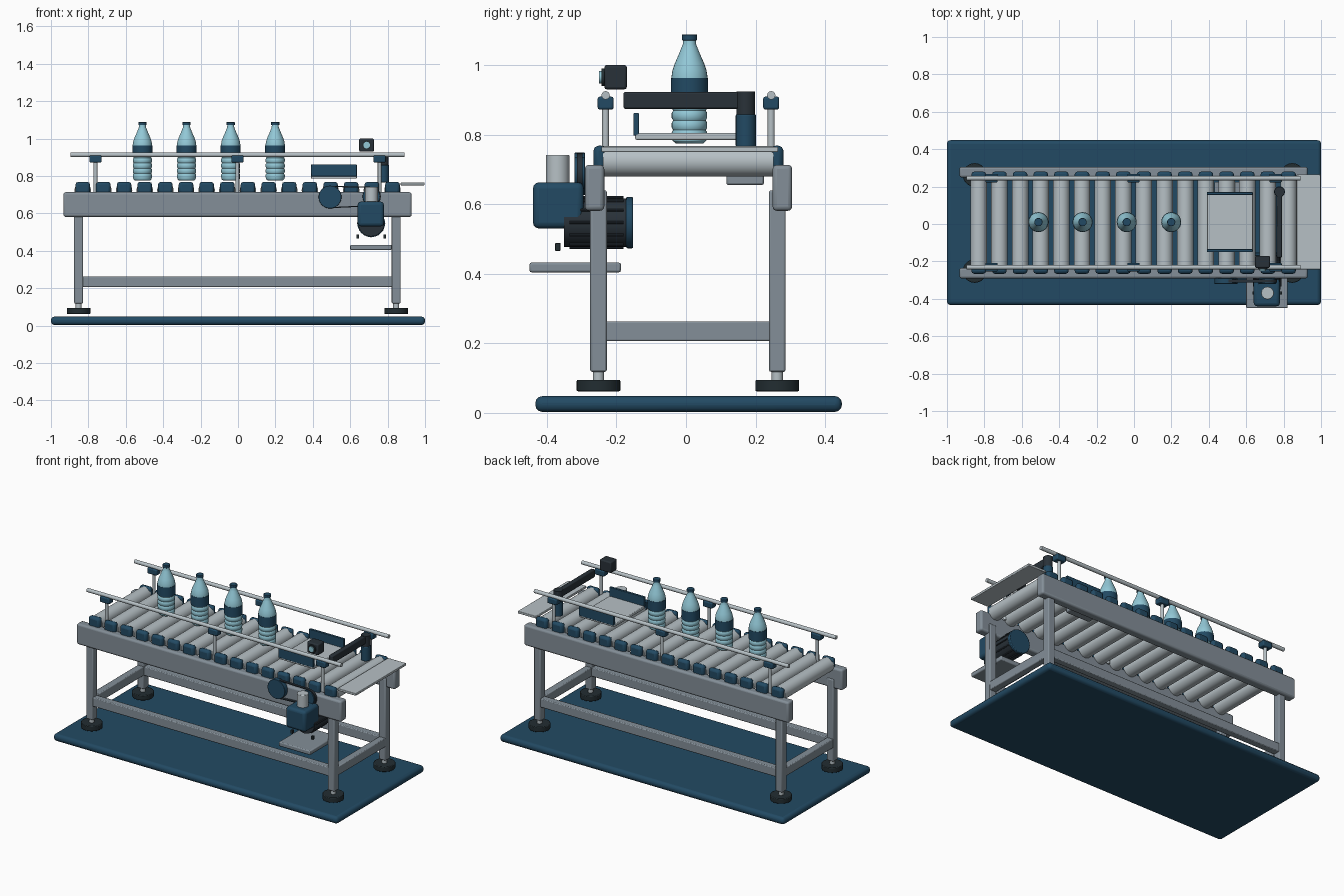
import bpy, bmesh, math
from mathutils import Matrix, Vector

if "Cube" in bpy.data.objects:
    bpy.data.objects.remove(bpy.data.objects["Cube"])

CY = 0.007  # centre line of the conveyor in y


def material(name, rgb):
    m = bpy.data.materials.new(name)
    m.diffuse_color = (*rgb, 1)
    m.use_nodes = True
    m.node_tree.nodes["Principled BSDF"].inputs["Base Color"].default_value = m.diffuse_color
    return m


BLUE = material("deep blue", (0.016, 0.068, 0.125))
GREY = material("frame grey", (0.23, 0.275, 0.315))
STEEL = material("light steel", (0.47, 0.53, 0.56))
BLACK = material("charcoal", (0.022, 0.031, 0.040))
RUBBER = material("dark rubber", (0.016, 0.026, 0.031))
AQUA = material("pale aqua", (0.29, 0.58, 0.68))


def finish(bm, name, mat, bevel=0, segments=2):
    bmesh.ops.recalc_face_normals(bm, faces=bm.faces)
    me = bpy.data.meshes.new(name)
    bm.to_mesh(me)
    bm.free()
    me.materials.append(mat)
    for p in me.polygons:
        p.use_smooth = True
    me.set_sharp_from_angle(angle=math.radians(32))
    ob = bpy.data.objects.new(name, me)
    bpy.context.collection.objects.link(ob)
    if bevel:
        mod = ob.modifiers.new("bevel", 'BEVEL')
        mod.width = bevel
        mod.segments = segments
        mod.limit_method = 'ANGLE'
    return ob


def box(name, mat, x, y, z, bevel=0.005, segments=2):
    """Box from (min, max) ranges."""
    bm = bmesh.new()
    size = [r[1] - r[0] for r in (x, y, z)]
    mid = [(r[0] + r[1]) / 2 for r in (x, y, z)]
    bmesh.ops.create_cube(bm, size=1, matrix=Matrix.Translation(mid) @ Matrix.Diagonal((*size, 1)))
    return finish(bm, name, mat, bevel, segments)


def rod(name, mat, a, b, r, sides=24, bevel=0):
    """Cylinder from point a to point b."""
    a, b = Vector(a), Vector(b)
    turn = (b - a).to_track_quat('Z', 'Y').to_matrix().to_4x4()
    bm = bmesh.new()
    bmesh.ops.create_cone(bm, cap_ends=True, segments=sides, radius1=r, radius2=r,
                          depth=(b - a).length, matrix=Matrix.Translation((a + b) / 2) @ turn)
    return finish(bm, name, mat, bevel)


def lathe(name, mat, profile, x, y, sides=28):
    """Spin (radius, height) points about a vertical axis."""
    bm = bmesh.new()
    rings = []
    for r, z in profile:
        rings.append([bm.verts.new((x + r * math.cos(math.tau * i / sides),
                                    y + r * math.sin(math.tau * i / sides), z)) for i in range(sides)])
    for low, high in zip(rings, rings[1:]):
        for i in range(sides):
            j = (i + 1) % sides
            bm.faces.new((low[i], low[j], high[j], high[i]))
    bm.faces.new(rings[0])
    bm.faces.new(rings[-1])
    return finish(bm, name, mat)


# floor plate
box("floor_plate", BLUE, (-1, 1), (-0.433, 0.448), (0.003, 0.048), 0.019, 3)

# frame on both sides
for s in (-1, 1):
    yr = CY + s * 0.270
    yl = 0.0055 + s * 0.257
    box("side_rail", GREY, (-0.933, 0.928), (yr - 0.028, yr + 0.028), (0.581, 0.713), 0.012, 3)
    box("long_stretcher", GREY, (-0.84, 0.835), (yl - 0.022, yl + 0.022), (0.206, 0.263))
    for x in (-0.852, 0.846):
        box("leg", GREY, (x - 0.024, x + 0.024), (yl - 0.024, yl + 0.024), (0.118, 0.64), 0.006)
        rod("foot_stem", STEEL, (x, yl, 0.08), (x, yl, 0.125), 0.016)
        rod("foot_pad", RUBBER, (x, yl, 0.062), (x, yl, 0.095), 0.063, 32, 0.004)
for x in (-0.852, 0.846):
    box("cross_stretcher", GREY, (x - 0.022, x + 0.022), (-0.235, 0.247), (0.206, 0.263))

# rollers and their bearing blocks
for i in range(16):
    x = -0.830 + i * 0.1104
    rod("roller", STEEL, (x, CY - 0.245, 0.723), (x, CY + 0.245, 0.723), 0.044, 28)
    for s in (-1, 1):
        y = sorted((CY + s * 0.236, CY + s * 0.273))
        box("bearing_block", BLUE, (x - 0.039, x + 0.039), y, (0.69, 0.768), 0.014, 2)

# guide rails, posts and clamps
for s in (-1, 1):
    y = CY + s * 0.238
    rod("guide_rail", STEEL, (-0.896, y, 0.913), (0.891, y, 0.913), 0.012, 16)
    for x in (-0.762, -0.003, 0.757):
        rod("guide_post", STEEL, (x, y, 0.70), (x, y, 0.88), 0.010, 16)
        box("guide_clamp", BLUE, (x - 0.033, x + 0.033), (y - 0.023, y + 0.023), (0.872, 0.909), 0.006)

# bottles with ribbed lower body
body = [(0.040, 0.775), (0.048, 0.782)]
for k in range(4):
    z = 0.792 + k * 0.028
    body += [(0.051, z), (0.051, z + 0.014), (0.047, z + 0.021)]
body += [(0.051, 0.905), (0.052, 0.965), (0.049, 0.985), (0.042, 1.005),
         (0.031, 1.030), (0.023, 1.050), (0.019, 1.060), (0.018, 1.075)]
for x in (-0.511, -0.275, -0.039, 0.199):
    lathe("bottle_body", AQUA, body, x, 0.01)
    rod("bottle_label", BLUE, (x, 0.01, 0.903), (x, 0.01, 0.963), 0.0535, 28)
    rod("bottle_cap", BLUE, (x, 0.01, 1.071), (x, 0.01, 1.088), 0.022, 20, 0.002)

# weighing plate with side guards and its sensor housing
box("weighing_plate", STEEL, (0.39, 0.635), (-0.146, 0.165), (0.785, 0.805), 0.004)
for y in (-0.143, 0.163):
    box("weighing_guard", BLUE, (0.39, 0.635), (y - 0.008, y + 0.008), (0.797, 0.862), 0.003)
box("sensor_housing", GREY, (0.43, 0.60), (0.116, 0.224), (0.655, 0.70), 0.006)

# exit plate
box("exit_plate", STEEL, (0.87, 0.998), (-0.243, 0.265), (0.750, 0.765), 0.003)

# pusher arm on its pivot
rod("arm_pivot", BLUE, (0.778, 0.172, 0.765), (0.778, 0.172, 0.858), 0.029, 24, 0.003)
rod("arm_pin", BLACK, (0.778, 0.172, 0.85), (0.778, 0.172, 0.924), 0.027, 20)
box("pusher_arm", BLACK, (0.763, 0.791), (-0.18, 0.198), (0.874, 0.923), 0.006)

# inspection camera
box("camera_body", BLACK, (0.648, 0.727), (-0.235, -0.170), (0.930, 1.0), 0.007)
rod("camera_ring", RUBBER, (0.688, -0.243, 0.965), (0.688, -0.23, 0.965), 0.025)
rod("camera_lens", AQUA, (0.688, -0.250, 0.965), (0.688, -0.23, 0.965), 0.018)

# gearbox with top cylinder
box("gearbox", BLUE, (0.640, 0.780), (-0.440, -0.294), (0.530, 0.663), 0.018, 3)
rod("gearbox_tower", STEEL, (0.714, -0.369, 0.65), (0.714, -0.369, 0.742), 0.034, 24, 0.003)

# motor with cooling fins
MX, MZ = 0.712, 0.547
rod("motor", BLACK, (MX, -0.350, MZ), (MX, -0.165, MZ), 0.070, 32)
rod("motor_end_cap", BLUE, (MX, -0.172, MZ), (MX, -0.152, MZ), 0.074, 32, 0.004)
for i in range(12):
    a = math.tau * i / 12
    dx, dz = math.cos(a) * 0.072, math.sin(a) * 0.072
    rod("motor_fin", BLACK, (MX + dx, -0.335, MZ + dz), (MX + dx, -0.18, MZ + dz), 0.004, 8)

# motor shelf and bolts
box("motor_shelf", GREY, (0.600, 0.822), (-0.450, -0.187), (0.404, 0.432), 0.006)
for x in (0.640, 0.784):
    box("shelf_bolt", RUBBER, (x - 0.007, x + 0.007), (-0.376, -0.361), (0.466, 0.488), 0.001)

# drive pulleys and belt
PULLEYS = ((0.492, 0.687, 0.061), (0.712, 0.690, 0.046))
for x, z, r in PULLEYS:
    rod("drive_pulley", BLUE, (x, -0.320, z), (x, -0.290, z), r, 32, 0.002)
bm = bmesh.new()
loops = []
for extra, y in ((0.000, -0.313), (0.006, -0.313), (0.006, -0.297), (0.000, -0.297)):
    loop = []
    for (x, z, r), start in zip(PULLEYS, (90, 270)):
        r = min(r, 0.054) + extra
        for k in range(13):
            a = math.radians(start + 15 * k)
            loop.append(bm.verts.new((x + r * math.cos(a), y, z + r * math.sin(a))))
    loops.append(loop)
for n in range(4):
    p, q = loops[n], loops[(n + 1) % 4]
    for i in range(len(p)):
        j = (i + 1) % len(p)
        bm.faces.new((p[i], p[j], q[j], q[i]))
finish(bm, "drive_belt", BLACK)
